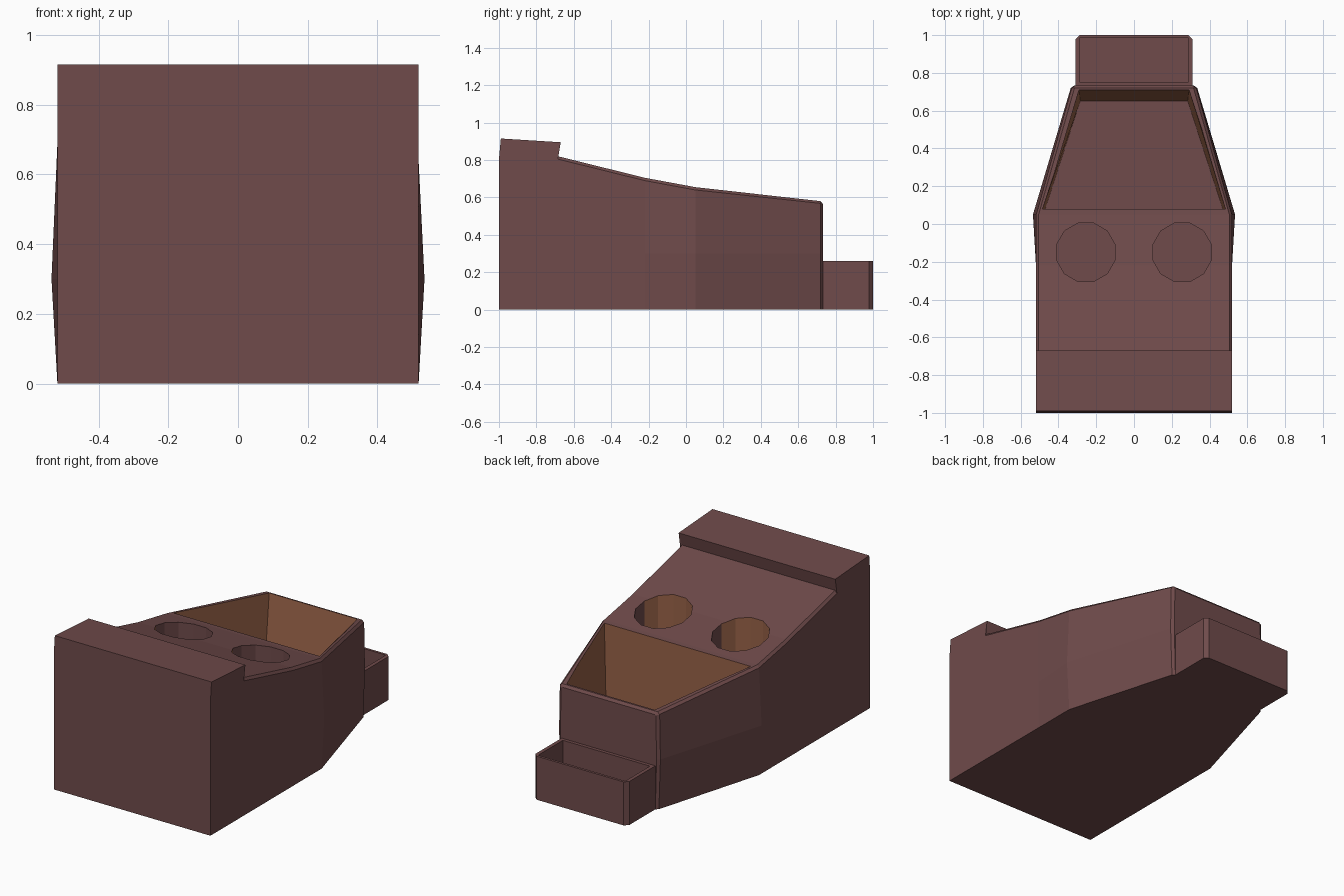
import bpy, bmesh, math

if "Cube" in bpy.data.objects:
    bpy.data.objects.remove(bpy.data.objects["Cube"])


def material(name, rgb):
    m = bpy.data.materials.new(name)
    m.diffuse_color = (*rgb, 1)
    m.use_nodes = True
    m.node_tree.nodes["Principled BSDF"].inputs["Base Color"].default_value = m.diffuse_color
    return m


SHELL = material("shell_brown", (0.16, 0.07, 0.07))
LINING = material("lining_tan", (0.32, 0.125, 0.065))


def finish(bm, name):
    bmesh.ops.remove_doubles(bm, verts=bm.verts, dist=1e-4)
    bmesh.ops.dissolve_degenerate(bm, edges=bm.edges, dist=1e-4)
    bmesh.ops.recalc_face_normals(bm, faces=bm.faces)
    me = bpy.data.meshes.new(name)
    bm.to_mesh(me)
    bm.free()
    ob = bpy.data.objects.new(name, me)
    bpy.context.collection.objects.link(ob)
    me.materials.append(SHELL)
    return ob


def loft(name, rings):
    """Closed rings of equal point count, joined in order and capped."""
    bm = bmesh.new()
    loops = [[bm.verts.new(p) for p in ring] for ring in rings]
    n = len(loops[0])
    for a, b in zip(loops, loops[1:]):
        for i in range(n):
            j = (i + 1) % n
            bm.faces.new((a[i], a[j], b[j], b[i]))
    bm.faces.new(loops[0])
    bm.faces.new(loops[-1])
    return finish(bm, name)


def prism(name, outline, z0, z1, top_outline=None):
    return loft(name, [[(x, y, z0) for x, y in outline],
                       [(x, y, z1) for x, y in (top_outline or outline)]])


def mirrored(half):
    return half + [(-p[0], *p[1:]) for p in reversed(half)]


def cut(ob, cutter):
    mod = ob.modifiers.new("cut", 'BOOLEAN')
    mod.operation = 'DIFFERENCE'
    mod.solver = 'EXACT'
    mod.material_mode = 'TRANSFER'
    mod.object = cutter
    bpy.context.view_layer.objects.active = ob
    bpy.ops.object.modifier_apply(modifier=mod.name)
    bpy.data.objects.remove(cutter)


def line_walls(cutter, test):
    cutter.data.materials.append(LINING)
    for p in cutter.data.polygons:
        if abs(p.normal.z) < 0.5 and test(p.normal):
            p.material_index = 1


# Main body: cross-sections from front to back
# (y low, y top, shoulder z, edge z, top z, bottom, middle, edge, top half-widths)
sections = [
    (-1.0, -0.99, 0.805, 0.915, 0.915, 0.518, 0.518, 0.518, 0.518),
    (-0.685, -0.67, 0.805, 0.895, 0.895, 0.518, 0.518, 0.518, 0.518),
    (-0.685, -0.685, 0.805, 0.805, 0.82, 0.518, 0.518, 0.518, 0.505),
    (-0.22, -0.22, 0.69, 0.69, 0.705, 0.518, 0.519, 0.518, 0.505),
    (0.05, 0.05, 0.64, 0.64, 0.655, 0.518, 0.535, 0.518, 0.505),
    (0.72, 0.72, 0.568, 0.568, 0.58, 0.325, 0.335, 0.33, 0.315),
    (0.732, 0.732, 0.56, 0.56, 0.565, 0.31, 0.318, 0.313, 0.305),
]
rings = []
for yl, yt, zs, ze, zt, b, m, e, t in sections:
    rings.append(mirrored([(b, yl, 0), (m, yl, 0.3), (e, yl, zs), (e, yt, ze), (t, yt, zt)]))
body = loft("body", rings)

# Tapered hopper opening, its walls running on above the rim
k = 1.0 + 0.35 / 0.53
low = mirrored([(0.470, 0.08), (0.285, 0.65)])
high = mirrored([(0.470 + 0.012 * k, 0.08), (0.285 + 0.006 * k, 0.65 + 0.06 * k)])
hopper = prism("hopper_cutter", low, 0.05, 0.05 + 0.53 * k, high)
line_walls(hopper, lambda n: True)
cut(body, hopper)

# Two twelve-sided holes
for s in (-1, 1):
    ring = [(s * 0.255 + 0.16 * math.cos(math.radians(15 + 30 * i)),
             -0.15 + 0.16 * math.sin(math.radians(15 + 30 * i))) for i in range(12)]
    hole = prism("hole_cutter", ring, 0.05, 1.2)
    line_walls(hole, lambda n: n.y < -0.1)
    cut(body, hole)

# Rear tray with clipped corners and a recess
tray = prism("rear_tray", mirrored([(0.31, 0.73), (0.31, 0.978), (0.288, 1.0)]), 0, 0.26)
cut(tray, prism("recess_cutter", mirrored([(0.288, 0.752), (0.288, 0.985)]), 0.05, 0.5))
